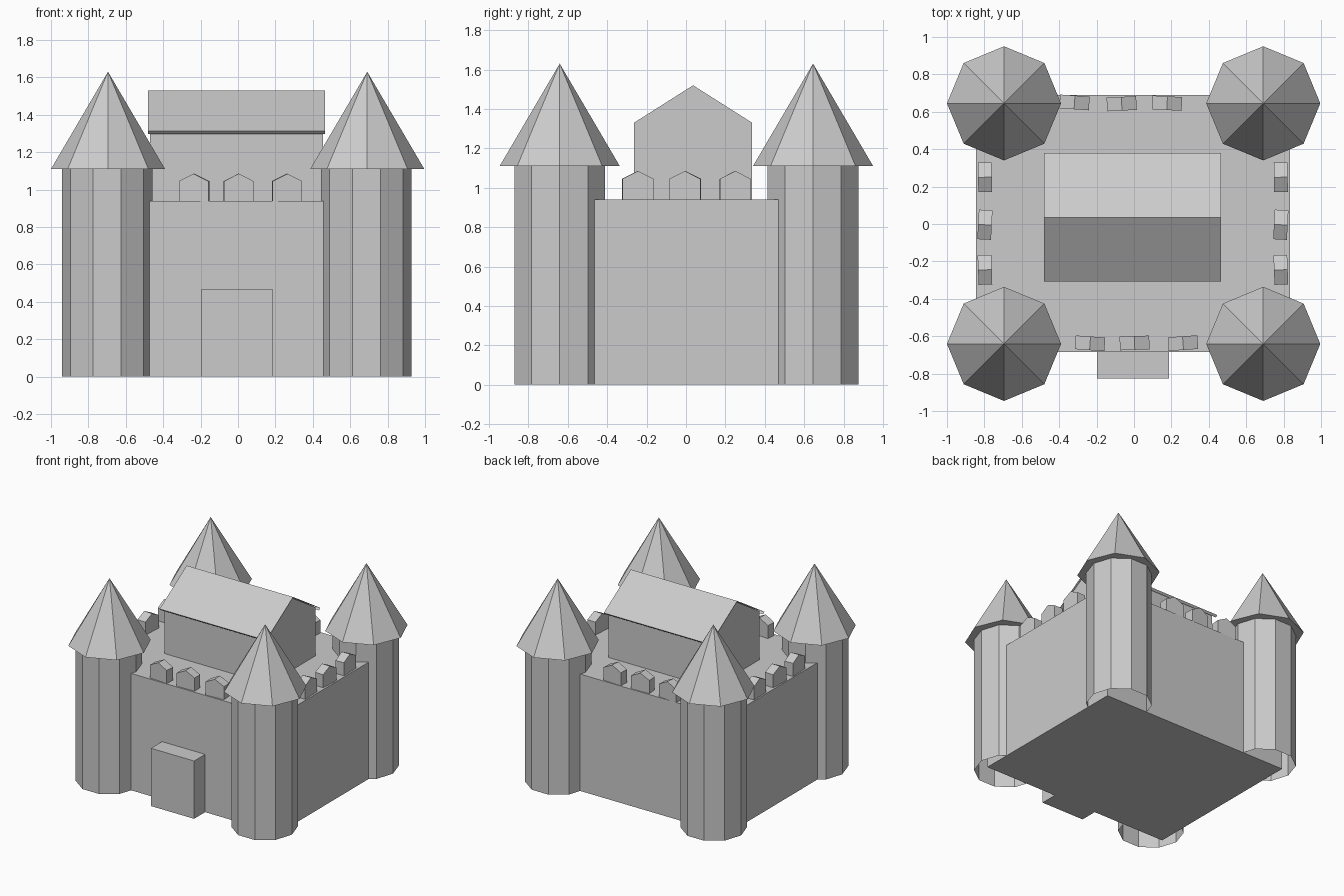
import bpy, bmesh
from math import radians
from mathutils import Matrix, Vector

if "Cube" in bpy.data.objects:
    bpy.data.objects.remove(bpy.data.objects["Cube"])


def finish(bm, name, loc=(0, 0, 0), rot=0):
    mesh = bpy.data.meshes.new(name)
    bm.to_mesh(mesh)
    bm.free()
    ob = bpy.data.objects.new(name, mesh)
    ob.location = loc
    ob.rotation_euler.z = radians(rot)
    bpy.context.collection.objects.link(ob)
    return ob


def box(name, lo, hi):
    bm = bmesh.new()
    lo, hi = Vector(lo), Vector(hi)
    size = hi - lo
    bmesh.ops.create_cube(bm, size=1, matrix=Matrix.Translation((lo + hi) / 2)
                          @ Matrix.Diagonal((*size, 1)))
    return finish(bm, name)


def cone(name, sides, r1, r2, z0, z1, loc, rot, caps):
    bm = bmesh.new()
    bmesh.ops.create_cone(bm, cap_ends=caps, segments=sides, radius1=r1, radius2=r2, depth=z1 - z0)
    bmesh.ops.translate(bm, verts=bm.verts, vec=(0, 0, (z0 + z1) / 2))
    return finish(bm, name, (*loc, 0), rot)


def gable(name, width, depth, side, peak, loc, rot=0):
    """House-shaped prism: gable profile in x-z, extruded along y."""
    bm = bmesh.new()
    w, d = width / 2, depth / 2
    face = bm.faces.new([bm.verts.new((x, -d, z)) for x, z in
                         [(-w, 0), (w, 0), (w, side), (0, peak), (-w, side)]])
    res = bmesh.ops.extrude_face_region(bm, geom=[face], use_keep_orig=True)
    bmesh.ops.translate(bm, vec=(0, depth, 0),
                        verts=[v for v in res["geom"] if isinstance(v, bmesh.types.BMVert)])
    bmesh.ops.recalc_face_normals(bm, faces=bm.faces)
    return finish(bm, name, loc, rot)


TOP = 0.94

# Main walled block and gate
box("keep", (-0.845, -0.685, 0), (0.835, 0.69, TOP))
box("gate", (-0.197, -0.825, 0), (0.187, -0.685, 0.465))

# Corner towers: open ten-sided shafts with eight-sided pointed roofs
for sx in (-1, 1):
    for sy in (-1, 1):
        spot = (0.693 * sx - 0.002, 0.643 * sy + 0.002)
        cone("tower", 10, 0.242, 0.242, 0, 1.11, (spot[0] - 0.005, spot[1]), 90, False)
        cone("tower_roof", 8, 0.305, 0, 1.11, 1.63, spot, 0, True)

# Hall on top, ridge along x
gable("hall", 0.60, 0.925, 0.39, 0.58, (-0.007, 0.036, TOP), 90)

# Thin hall roof with small eave lips
bm = bmesh.new()
profile = [(-0.293, 1.297), (-0.308, 1.312), (0.036, 1.53), (0.38, 1.312), (0.365, 1.297)]
ends = [[bm.verts.new((x, y, z)) for y, z in profile] for x in (-0.482, 0.466)]
for i in range(len(profile) - 1):
    bm.faces.new((ends[0][i], ends[1][i], ends[1][i + 1], ends[0][i + 1]))
finish(bm, "hall_roof")

# Battlements: three slightly crooked blocks per side (x, y, turn)
blocks = [(-0.235, -0.638, -4), (0.003, -0.636, 2), (0.262, -0.637, 4),
          (-0.318, 0.65, -4), (-0.066, 0.643, 3), (0.177, 0.646, -3)]
for x in (-0.797, 0.785):
    blocks += [(x, -0.245, 92), (x, -0.004, 87), (x, 0.25, 91)]
for x, y, turn in blocks:
    gable("battlement", 0.158, 0.073, 0.11, 0.15, (x, y, TOP - 0.005), turn)
